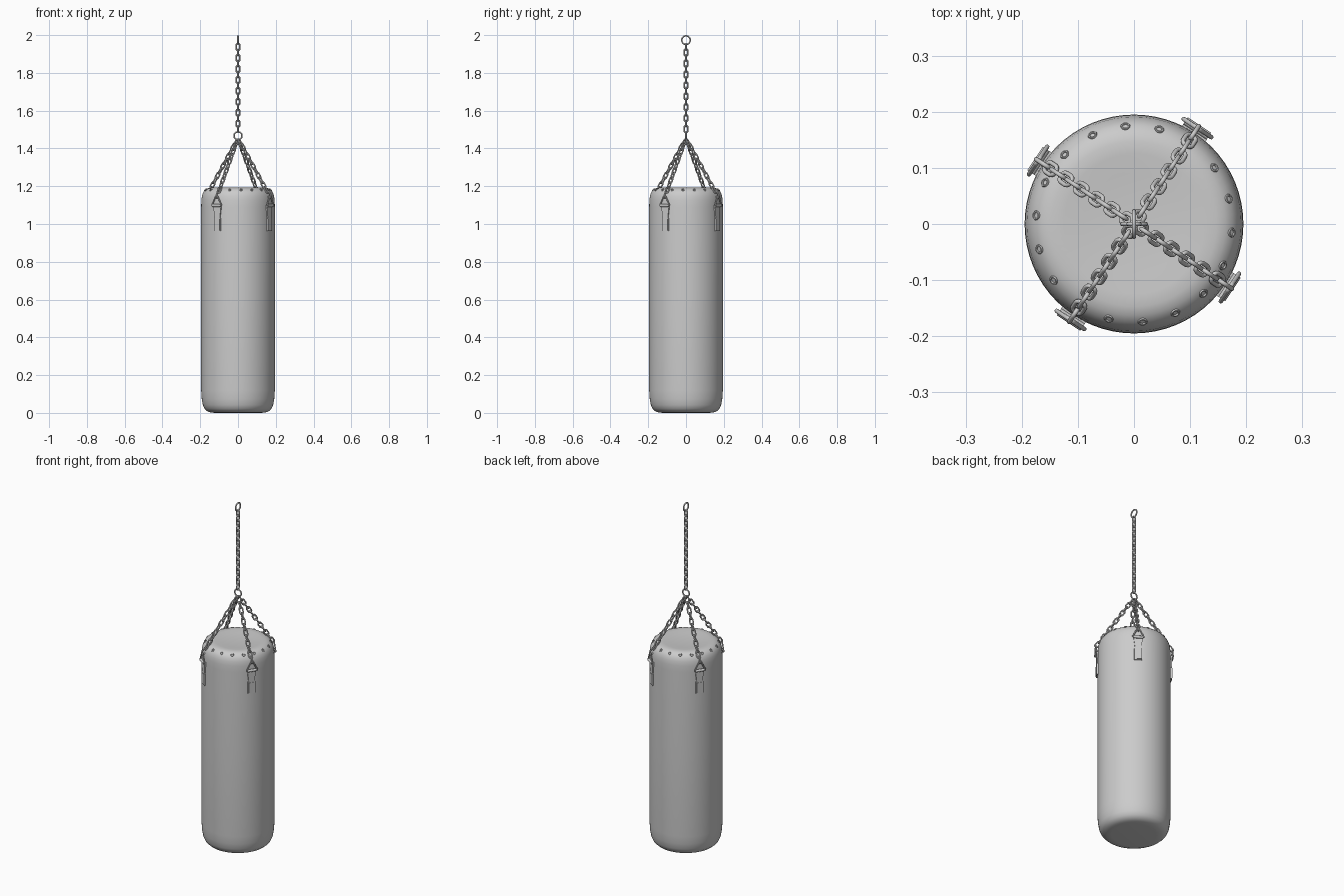
import bpy, bmesh
from math import sin, cos, pi, radians
from mathutils import Vector, Matrix

if "Cube" in bpy.data.objects:
    bpy.data.objects.remove(bpy.data.objects["Cube"])

WIRE = 0.004


def finish(bm, name, angle=40):
    bmesh.ops.recalc_face_normals(bm, faces=bm.faces[:])
    me = bpy.data.meshes.new(name)
    bm.to_mesh(me)
    bm.free()
    ob = bpy.data.objects.new(name, me)
    bpy.context.collection.objects.link(ob)
    bpy.ops.object.select_all(action='DESELECT')
    ob.select_set(True)
    bpy.context.view_layer.objects.active = ob
    bpy.ops.object.shade_smooth_by_angle(angle=radians(angle))
    return ob


def wire_loop(bm, pts, r, mat, sides=8):
    """Closed round wire along a path of (x, z) points, placed by mat."""
    n, rings = len(pts), []
    for i, (x, z) in enumerate(pts):
        a, b = pts[i - 1], pts[(i + 1) % n]
        t = Vector((b[0] - a[0], 0, b[1] - a[1])).normalized()
        side = t.cross(Vector((0, 1, 0)))
        rings.append([bm.verts.new(mat @ (Vector((x, 0, z)) + side * r * cos(2 * pi * k / sides)
                      + Vector((0, r * sin(2 * pi * k / sides), 0)))) for k in range(sides)])
    for i in range(n):
        p, q = rings[i], rings[(i + 1) % n]
        for k in range(sides):
            m = (k + 1) % sides
            bm.faces.new((p[k], p[m], q[m], q[k]))


def rounded(corners, r, steps=6):
    """Round the corners of a convex, counter-clockwise outline with arcs."""
    out, n = [], len(corners)
    for i in range(n):
        c = Vector(corners[i])
        a = c + (Vector(corners[i - 1]) - c).normalized() * r
        b = c + (Vector(corners[(i + 1) % n]) - c).normalized() * r
        for k in range(steps + 1):
            t = k / steps
            p = a * (1 - t) ** 2 + c * 2 * t * (1 - t) + b * t * t
            out.append((p.x, p.y))
    return out


def circle(r, n=28):
    return [(r * cos(2 * pi * i / n), r * sin(2 * pi * i / n)) for i in range(n)]


def stadium(length, width, steps=7):
    rad = width / 2 - WIRE
    h = length / 2 - WIRE - rad
    pts = []
    for s, start in ((1, 0), (-1, pi)):
        for k in range(steps + 1):
            a = start + pi * k / steps
            pts.append((rad * cos(a), s * h + rad * sin(a)))
    return pts


def chain(name, start, end, n, across):
    """Row of links, each turned a quarter from the last."""
    bm = bmesh.new()
    start, end = Vector(start), Vector(end)
    d = (end - start).normalized()
    pitch = (end - start).length / n
    x = Vector(across)
    x = (x - d * x.dot(d)).normalized()
    y = d.cross(x)
    link = stadium(pitch + 4 * WIRE, 0.027)
    for i in range(n):
        u, v = (x, y) if i % 2 == 0 else (y, -x)
        m = Matrix((u, v, d)).transposed().to_4x4()
        m.translation = start + d * pitch * (i + 0.5)
        wire_loop(bm, link, WIRE, m)
    return finish(bm, name, 60)


# bag body: lathed profile
profile = [(0, 0), (0.12, 0), (0.145, 0.002), (0.163, 0.009), (0.177, 0.022), (0.186, 0.042),
           (0.192, 0.075), (0.195, 0.12), (0.195, 0.6), (0.195, 1.09), (0.194, 1.125),
           (0.191, 1.148), (0.185, 1.166), (0.176, 1.179), (0.163, 1.188), (0.147, 1.192),
           (0.125, 1.192), (0.09, 1.188), (0, 1.186)]
bm = bmesh.new()
vs = [bm.verts.new((r, 0, z)) for r, z in profile]
es = [bm.edges.new(p) for p in zip(vs, vs[1:])]
bmesh.ops.spin(bm, geom=vs + es, cent=(0, 0, 0), axis=(0, 0, 1), angle=2 * pi, steps=64, use_duplicate=False)
bmesh.ops.remove_doubles(bm, verts=bm.verts[:], dist=0.0001)
finish(bm, "bag_body", 50)

# eyelets around the top rim
bm = bmesh.new()
for i in range(18):
    m = (Matrix.Rotation(radians(15 + 20 * i), 4, 'Z') @ Matrix.Translation((0.175, 0, 1.181))
         @ Matrix.Rotation(radians(45), 4, 'Y') @ Matrix.Rotation(pi / 2, 4, 'X'))
    wire_loop(bm, circle(0.0065, 16), 0.0022, m, 6)
finish(bm, "rim_eyelets", 60)

# top ring and gathering ring
bm = bmesh.new()
wire_loop(bm, circle(0.0225), WIRE, Matrix.Translation((0, 0, 1.9735)) @ Matrix.Rotation(pi / 2, 4, 'Z'))
finish(bm, "top_ring", 60)
bm = bmesh.new()
wire_loop(bm, circle(0.021), WIRE, Matrix.Translation((0, 0, 1.467)))
finish(bm, "gathering_ring", 60)

# main chain
chain("main_chain", (0, 0, 1.951), (0, 0, 1.488), 16, (1, 0, 0))

# four hangers: chain, triangle ring, strap
strap_outline = [(-0.021, 0.962), (0.021, 0.962), (0.021, 1.03), (0.017, 1.034),
                 (0.025, 1.1), (-0.025, 1.1), (-0.017, 1.034), (-0.021, 1.03)]
for i in range(4):
    ang = radians(56.5 + 90 * i)
    rot = Matrix.Rotation(ang, 4, 'Z')
    frame = rot @ Matrix.Rotation(pi / 2, 4, 'Z')   # local -y points outward
    chain(f"hanger_chain_{i + 1}", rot @ Vector((0.006, 0, 1.445)),
          rot @ Vector((0.203, 0, 1.143)), 12, rot @ Vector((0, 1, 0)))

    bm = bmesh.new()
    tri = rounded([(-0.031, 1.098), (0.031, 1.098), (0.005, 1.149), (-0.005, 1.149)], 0.005)
    wire_loop(bm, tri, WIRE, frame @ Matrix.Translation((0, -0.205, 0)))
    finish(bm, f"triangle_ring_{i + 1}", 60)

    bm = bmesh.new()
    face = bm.faces.new([bm.verts.new((x, -0.19, z)) for x, z in strap_outline])
    ext = bmesh.ops.extrude_face_region(bm, geom=[face])
    bmesh.ops.translate(bm, vec=(0, -0.0105, 0), verts=[v for v in ext['geom'] if isinstance(v, bmesh.types.BMVert)])
    # sewn-on patch
    bmesh.ops.create_cube(bm, size=1, matrix=Matrix.Translation((0, -0.2, 0.996)) @ Matrix.Diagonal((0.036, 0.006, 0.06, 1)))
    # fold of the strap round the ring's bar
    bmesh.ops.create_cone(bm, cap_ends=True, segments=16, radius1=0.0075, radius2=0.0075, depth=0.05,
                          matrix=Matrix.Translation((0, -0.204, 1.098)) @ Matrix.Rotation(pi / 2, 4, 'Y'))
    bmesh.ops.transform(bm, matrix=frame, verts=bm.verts[:])
    finish(bm, f"strap_{i + 1}", 30)
